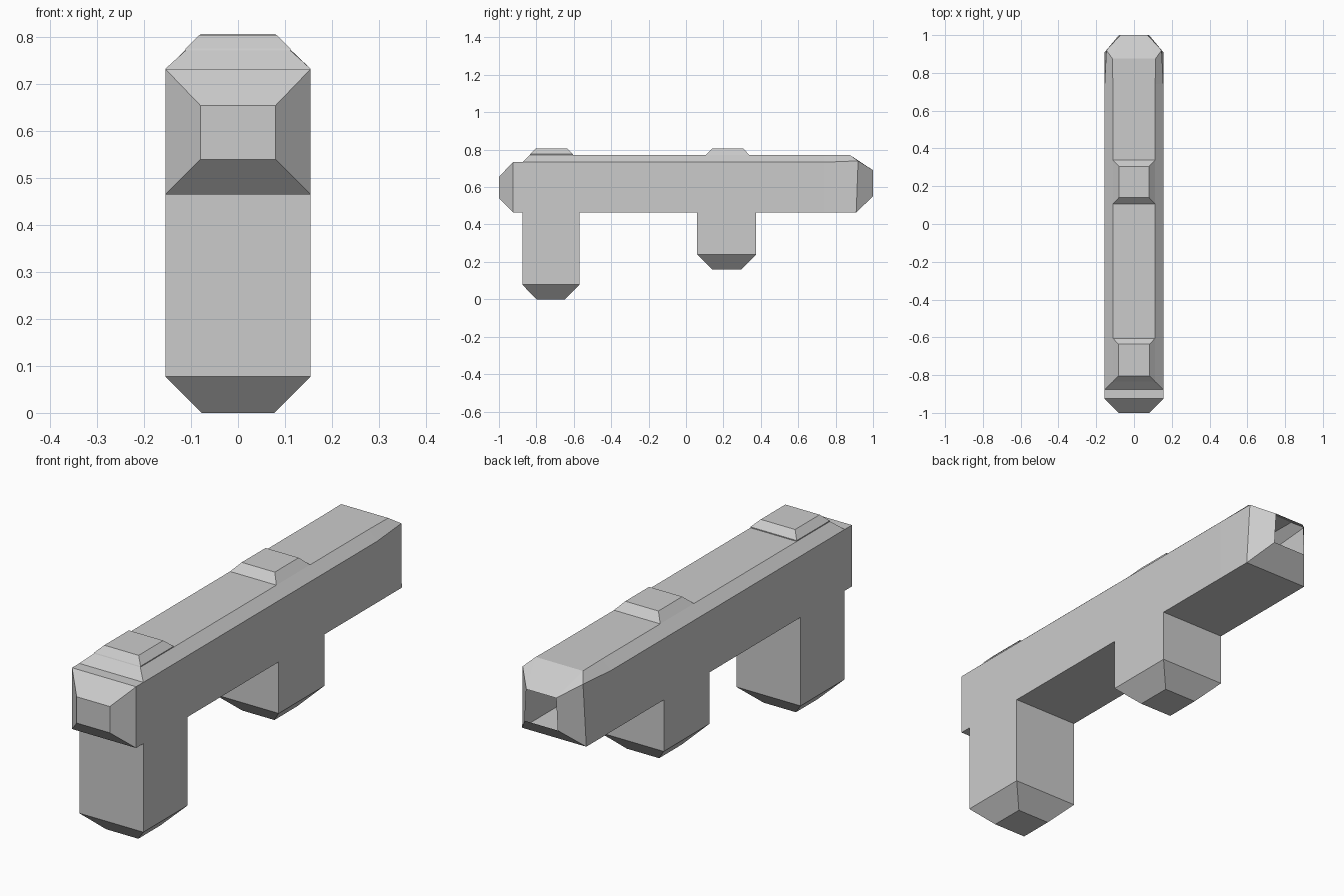
import bpy, bmesh

if "Cube" in bpy.data.objects:
    bpy.data.objects.remove(bpy.data.objects["Cube"])


def finish(name, bm):
    bmesh.ops.remove_doubles(bm, verts=bm.verts, dist=0.0005)
    bmesh.ops.recalc_face_normals(bm, faces=bm.faces)
    mesh = bpy.data.meshes.new(name)
    bm.to_mesh(mesh)
    bm.free()
    ob = bpy.data.objects.new(name, mesh)
    bpy.context.collection.objects.link(ob)
    return ob


def stack(name, rects):
    """Rectangles (half width, y0, y1, z) joined in order; the last one is capped."""
    bm = bmesh.new()
    rings = [[bm.verts.new(p) for p in ((-w, a, z), (w, a, z), (w, b, z), (-w, b, z))]
             for w, a, b, z in rects]
    for r, s in zip(rings, rings[1:]):
        for i in range(4):
            j = (i + 1) % 4
            bm.faces.new((r[i], r[j], s[j], s[i]))
    bm.faces.new(rings[-1])
    return finish(name, bm)


# Hollow beam: right-hand bottom, shoulder and top points of each section
W, B, S, T, H = 0.155, 0.465, 0.733, 0.772, 0.112
sections = [
    ((.08, -1, .54), (.08, -1, .655), (.08, -1, .655)),
    ((W, -.925, B), (W, -.925, S), (W, -.925, S)),
    ((W, -.875, B), (W, -.875, S), (W, -.875, S)),
    ((W, -.57, B), (W, -.57, S), (H, -.835, T)),
    ((W, .06, B), (W, .06, S), (H, .06, T)),
    ((W, .375, B), (W, .375, S), (H, .375, T)),
    ((W, .74, B), (W, .74, S), (H, .74, T)),
    ((W, .91, B), (.146, .92, .74), (.114, .875, T)),
    ((.08, 1, .55), (.072, 1, .69), (.072, 1, .69)),
]
bm = bmesh.new()
rings = []
for sec in sections:
    pts = list(sec) + [(-x, y, z) for x, y, z in reversed(sec)]
    rings.append([bm.verts.new(p) for p in pts])
for k, (r, s) in enumerate(zip(rings, rings[1:])):
    for i in range(6):
        if i == 5 and k in (2, 4):      # underside is open where the legs join
            continue
        j = (i + 1) % 6
        bm.faces.new((r[i], r[j], s[j], s[i]))
bm.faces.new(rings[0])                  # closed front end, open back end
finish("beam", bm)

# Legs with chamfered feet
stack("front_leg", [(W, -.875, -.57, B), (W, -.875, -.57, .078), (.078, -.80, -.648, 0)])
stack("middle_leg", [(W, .06, .375, B), (W, .06, .375, .24), (.078, .14, .297, .16)])

# Raised pads on top
stack("front_pad", [(H, -.835, -.605, T), (H, -.833, -.605, .776), (.083, -.805, -.635, .805)])
stack("middle_pad", [(H, .105, .338, T), (.08, .14, .305, .807)])
